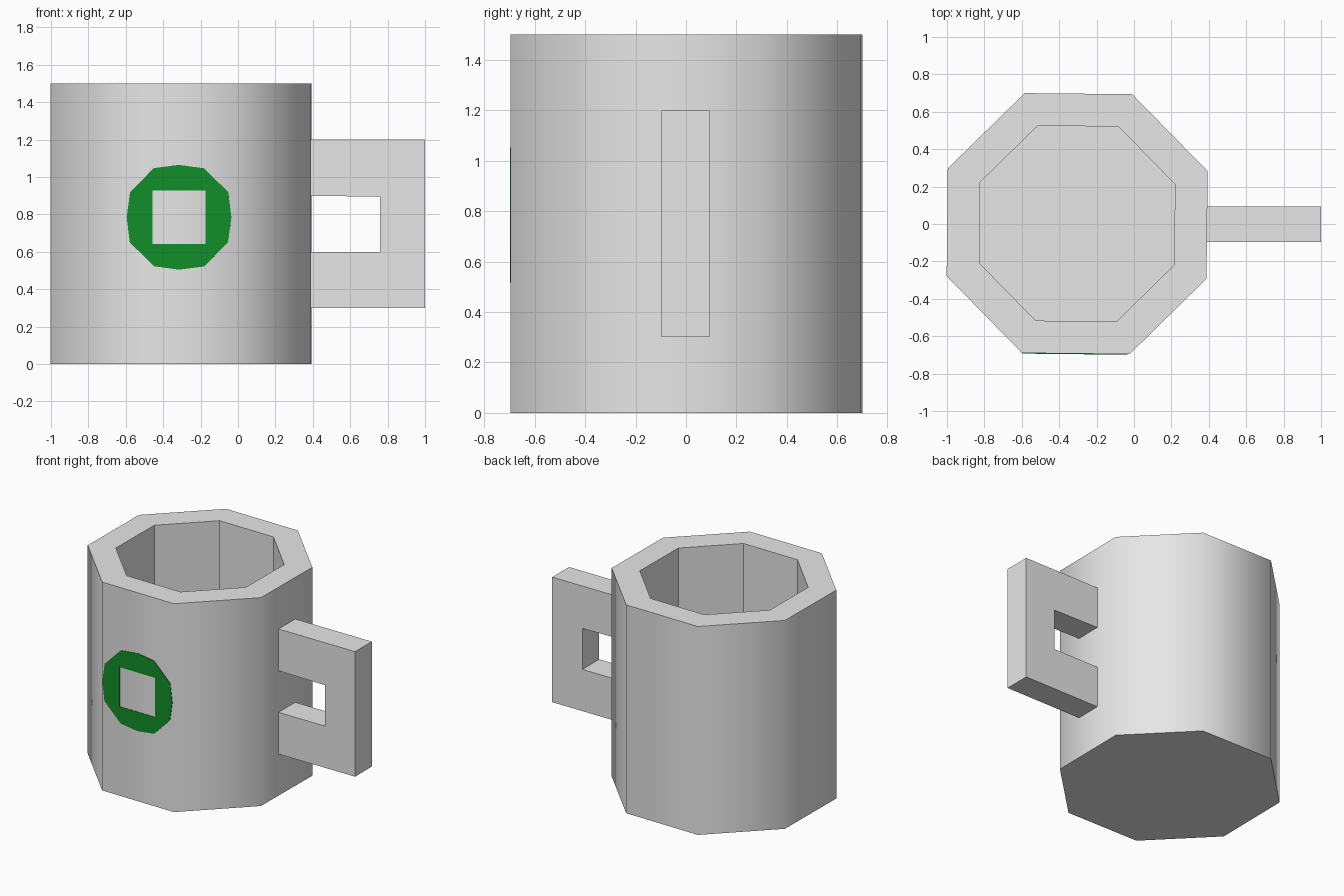
import bpy, bmesh
from math import cos, sin, pi, radians
from mathutils import Matrix, Vector

if "Cube" in bpy.data.objects:
    bpy.data.objects.remove(bpy.data.objects["Cube"])

AXIS = Vector((-0.304, 0.002, 0))
TWIST = radians(-0.6)
HEIGHT = 1.5


def material(name, rgb):
    mat = bpy.data.materials.new(name)
    mat.use_nodes = True
    color = (*rgb, 1)
    mat.diffuse_color = color
    mat.node_tree.nodes["Principled BSDF"].inputs["Base Color"].default_value = color
    return mat


def finish(bm, name, mat):
    bmesh.ops.recalc_face_normals(bm, faces=bm.faces)
    mesh = bpy.data.meshes.new(name)
    bm.to_mesh(mesh)
    bm.free()
    mesh.materials.append(mat)
    obj = bpy.data.objects.new(name, mesh)
    bpy.context.collection.objects.link(obj)
    return obj


def extrude_back(bm, faces, depth):
    """Turn flat faces in the xz plane into a solid reaching towards +y."""
    result = bmesh.ops.extrude_face_region(bm, geom=faces)
    verts = [v for v in result["geom"] if isinstance(v, bmesh.types.BMVert)]
    bmesh.ops.translate(bm, verts=verts, vec=(0, depth, 0))


grey = material("light grey", (0.8, 0.8, 0.8))
green = material("green", (0.006, 0.27, 0.022))

# Octagonal cup: outer wall, rim, inner wall and floor from four rings
bm = bmesh.new()
rings = []
for radius, z in ((0.752, 0), (0.752, HEIGHT), (0.564, HEIGHT), (0.564, 0.18)):
    angles = [pi / 8 + i * pi / 4 + TWIST for i in range(8)]
    rings.append([bm.verts.new(AXIS + Vector((radius * cos(a), radius * sin(a), z)))
                  for a in angles])
for level, (low, high) in enumerate(zip(rings, rings[1:])):
    for i in range(8):
        j = (i + 1) % 8
        face = bm.faces.new((low[i], low[j], high[j], high[i]))
        face.smooth = level == 0
bm.faces.new(rings[0])
bm.faces.new(rings[-1])
# Keep the top and bottom of the smooth outer wall crisp
for edge in bm.edges:
    if len({f.smooth for f in edge.link_faces}) == 2:
        edge.smooth = False
finish(bm, "cup_body", grey)

# Square C-shaped handle
bm = bmesh.new()
profile = [(0.38, 0.3), (1, 0.3), (1, 1.2), (0.38, 1.2),
           (0.38, 0.9), (0.76, 0.895), (0.76, 0.6), (0.38, 0.6)]
face = bm.faces.new([bm.verts.new((x, -0.097, z)) for x, z in profile])
extrude_back(bm, [face], 0.19)
finish(bm, "handle", grey)

# Thin round badge with a square opening, on the front side
bm = bmesh.new()
quarter = [(0.28, 0), (0.263, 0.135), (0.133, 0.262)]
outline, opening = [], []
for turn in range(4):
    spin = Matrix.Rotation(turn * pi / 2, 2)
    outline += [spin @ Vector(p) for p in quarter]
    opening.append(spin @ Vector((0.142, 0.142)))
edges = []
for loop in (outline, opening):
    verts = [bm.verts.new((p.x, 0, p.y)) for p in loop]
    edges += [bm.edges.new((a, b)) for a, b in zip(verts, verts[1:] + verts[:1])]
bmesh.ops.triangle_fill(bm, edges=edges, use_beauty=True, normal=(0, -1, 0))
extrude_back(bm, bm.faces[:], 0.006)
badge = finish(bm, "green_badge", green)
badge.matrix_world = (Matrix.Translation(AXIS) @ Matrix.Rotation(TWIST, 4, "Z")
                      @ Matrix.Translation((-0.004, -0.698, 0.785)))
